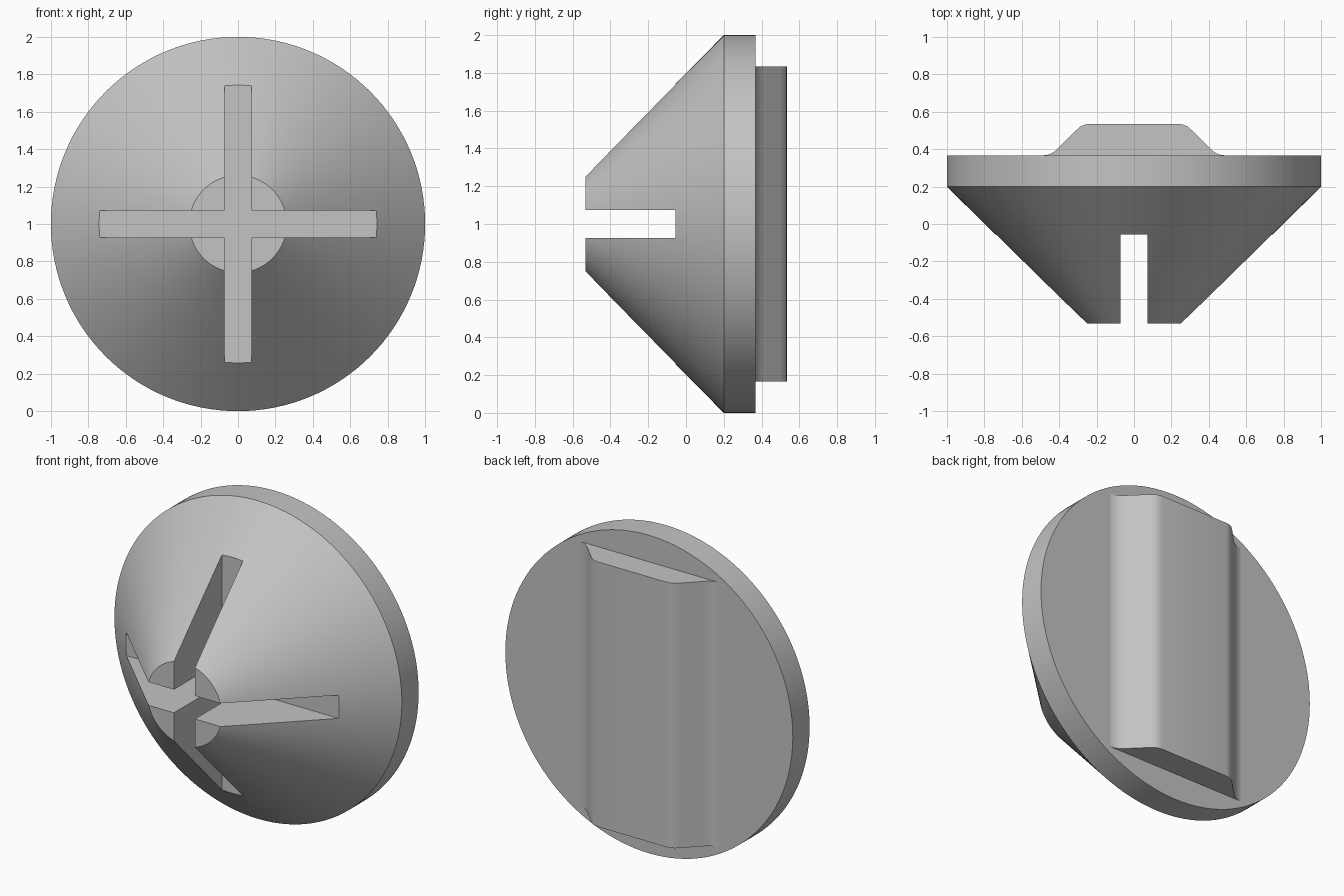
import bpy, bmesh, math

cube = bpy.data.objects.get("Cube")
if cube:
    bpy.data.objects.remove(cube, do_unlink=True)

grey = bpy.data.materials.new("plain grey")
grey.use_nodes = True
colour = (0.55, 0.55, 0.55, 1)
grey.diffuse_color = colour
grey.node_tree.nodes["Principled BSDF"].inputs["Base Color"].default_value = colour

CENTRE = 1.0     # height of the axis
FRONT, SHOULDER, BACK, TOP = -0.532, 0.2, 0.367, 0.535


def loft(name, rings):
    """Closed solid through rings of matching points."""
    bm = bmesh.new()
    loops = [[bm.verts.new(p) for p in ring] for ring in rings]
    n = len(loops[0])
    for a, b in zip(loops, loops[1:]):
        for i in range(n):
            j = (i + 1) % n
            bm.faces.new((a[i], a[j], b[j], b[i]))
    bm.faces.new(loops[0])
    bm.faces.new(loops[-1])
    bmesh.ops.recalc_face_normals(bm, faces=bm.faces[:])
    mesh = bpy.data.meshes.new(name)
    bm.to_mesh(mesh)
    bm.free()
    mesh.materials.append(grey)
    obj = bpy.data.objects.new(name, mesh)
    bpy.context.collection.objects.link(obj)
    return obj


def select(obj):
    bpy.ops.object.select_all(action='DESELECT')
    obj.select_set(True)
    bpy.context.view_layer.objects.active = obj


def circle(r, y, n=128):
    return [(r * math.cos(2 * math.pi * i / n), y,
             CENTRE + r * math.sin(2 * math.pi * i / n)) for i in range(n)]


def box(name, hx, hz, y0, y1):
    return loft(name, [[(sx * hx, y, CENTRE + sz * hz)
                        for sx, sz in ((-1, -1), (1, -1), (1, 1), (-1, 1))]
                       for y in (y0, y1)])


# Conical head with a short cylindrical rim
head = loft("conical_head", [circle(0.26, FRONT), circle(1, SHOULDER), circle(1, BACK)])

# Cross-shaped slot, running out through the cone surface
for name, hx, hz in (("slot_across", 1.2, 0.073), ("slot_upright", 0.073, 1.2)):
    cutter = box(name, hx, hz, -0.8, -0.055)
    cutter.hide_render = True
    cut = head.modifiers.new(name, 'BOOLEAN')
    cut.operation = 'DIFFERENCE'
    cut.solver = 'EXACT'
    cut.object = cutter
    select(head)
    bpy.ops.object.modifier_apply(modifier=cut.name)
    bpy.data.objects.remove(cutter, do_unlink=True)

# Raised back ridge with filleted sloping flanks
half = [(0.485, BACK), (0.455, 0.371), (0.425, 0.387), (0.40, 0.41),
        (0.31, 0.50), (0.285, 0.522), (0.26, 0.532), (0.235, TOP)]
profile = half + [(-x, y) for x, y in reversed(half)]
ridge = loft("back_ridge", [[(x, y, z) for x, y in profile] for z in (0.167, 1.833)])

for obj in (head, ridge):
    select(obj)
    bpy.ops.object.shade_smooth_by_angle(angle=math.radians(28))
